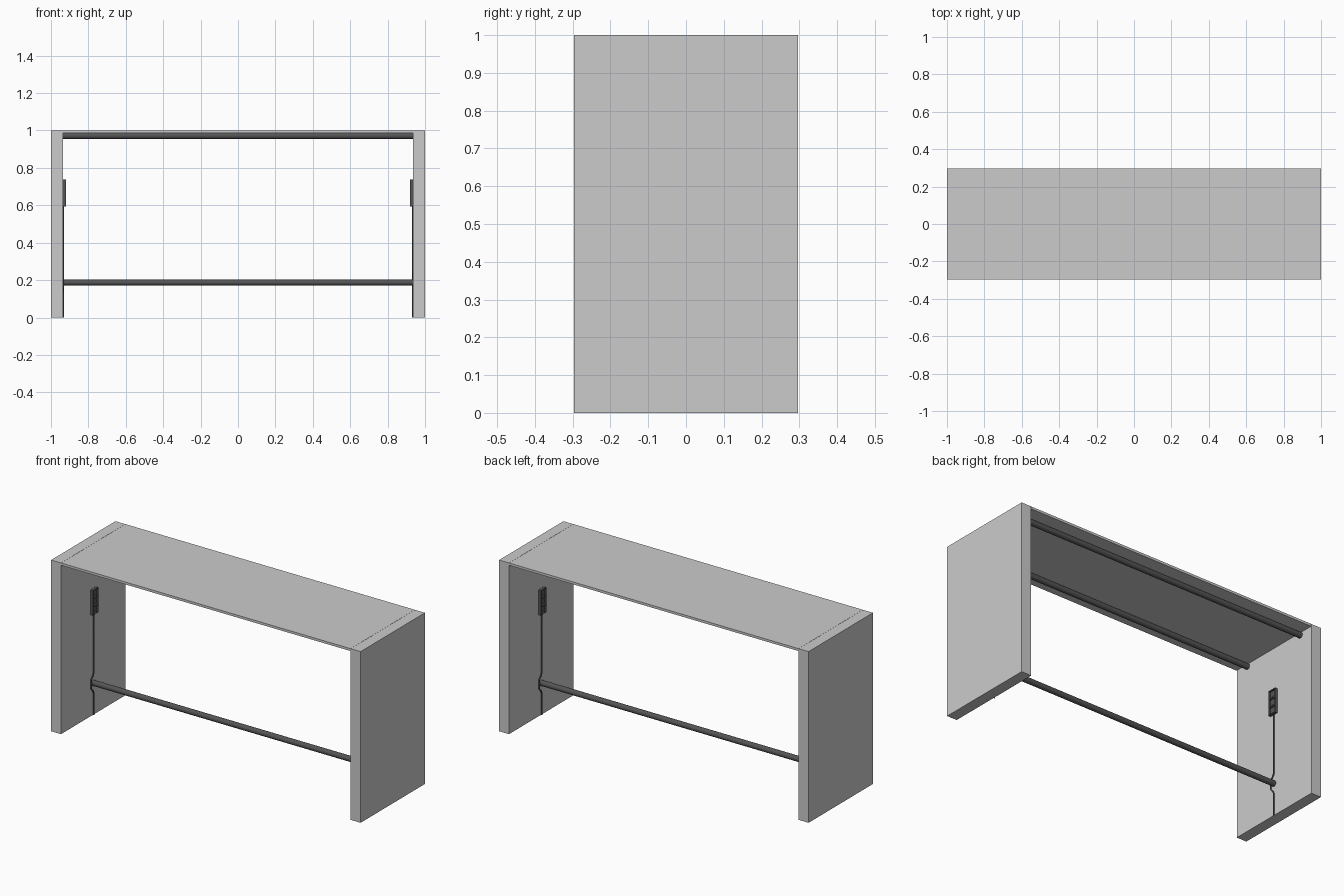
import bpy, bmesh, math

if "Cube" in bpy.data.objects:
    bpy.data.objects.remove(bpy.data.objects["Cube"])

INNER, HALF_D = 0.936, 0.297      # inner face of side panels, half depth
RAIL_R, FOOT_Z = 0.016, 0.187

dark = bpy.data.materials.new("dark_metal")
dark.diffuse_color = (0.09, 0.09, 0.09, 1)
dark.use_nodes = True
dark.node_tree.nodes["Principled BSDF"].inputs["Base Color"].default_value = dark.diffuse_color


def box(name, x0, x1, y0, y1, z0, z1):
    bpy.ops.mesh.primitive_cube_add(size=1, location=((x0 + x1) / 2, (y0 + y1) / 2, (z0 + z1) / 2))
    ob = bpy.context.object
    ob.name = name
    ob.scale = (x1 - x0, y1 - y0, z1 - z0)
    bpy.ops.object.transform_apply(location=False, rotation=False, scale=True)
    return ob


def rail(name, y, z):
    bpy.ops.mesh.primitive_cylinder_add(vertices=32, radius=RAIL_R, depth=2 * INNER,
                                        location=(0, y, z), rotation=(0, math.pi / 2, 0))
    ob = bpy.context.object
    ob.name = name
    ob.data.materials.append(dark)
    bpy.ops.object.shade_smooth_by_angle()


def outlet(name, s):
    # plate with three recessed sockets, facing the inside of the table
    w, h, d, z0 = 0.052, 0.144, 0.016, 0.594
    bm = bmesh.new()
    back = [[bm.verts.new((0, y, z0 + h * i / 3)) for y in (-w / 2, w / 2)] for i in range(4)]
    faces = [bm.faces.new((a[0], a[1], b[1], b[0])) for a, b in zip(back, back[1:])]
    ext = bmesh.ops.extrude_face_region(bm, geom=faces, use_keep_orig=True)["geom"]
    bmesh.ops.translate(bm, vec=(d, 0, 0), verts=[g for g in ext if isinstance(g, bmesh.types.BMVert)])
    front = [g for g in ext if isinstance(g, bmesh.types.BMFace)]
    bmesh.ops.recalc_face_normals(bm, faces=bm.faces[:])
    bmesh.ops.inset_individual(bm, faces=front, thickness=0.006)
    bmesh.ops.inset_individual(bm, faces=front, thickness=0.001, depth=-0.009)
    me = bpy.data.meshes.new(name)
    bm.to_mesh(me)
    bm.free()
    me.materials.append(dark)
    ob = bpy.data.objects.new(name, me)
    bpy.context.collection.objects.link(ob)
    ob.location.x = -s * INNER
    ob.rotation_euler.z = 0 if s > 0 else math.pi


def cable(name, s):
    # straight drop that bows around the foot rail
    pts = [(0, 0.6)]
    for i in range(9):
        t = i / 8
        pts.append((-0.023 * (1 - math.cos(math.pi * t)) / 2, FOOT_Z + 0.06 - 0.042 * t))
    pts += [(y, 2 * FOOT_Z - z) for y, z in reversed(pts[1:])] + [(0, 0)]
    cu = bpy.data.curves.new(name, 'CURVE')
    cu.dimensions = '3D'
    cu.bevel_depth = 0.004
    cu.bevel_resolution = 3
    cu.use_fill_caps = True
    sp = cu.splines.new('POLY')
    sp.points.add(len(pts) - 1)
    for p, (y, z) in zip(sp.points, pts):
        p.co = (-s * (INNER - 0.003), s * y, z, 1)
    cu.materials.append(dark)
    bpy.context.collection.objects.link(bpy.data.objects.new(name, cu))


# side panels and table top
box("left_panel", -1, -INNER, -HALF_D, HALF_D, 0, 1)
box("right_panel", INNER, 1, -HALF_D, HALF_D, 0, 1)
box("table_top", -INNER + 0.001, INNER - 0.001, -HALF_D, HALF_D, 0.986, 1)

# support rails under the top and the foot rail
rail("front_support_rail", -0.21, 0.971)
rail("back_support_rail", 0.21, 0.971)
rail("foot_rail", 0, FOOT_Z)

# outlets and cables, repeated by a half turn
for side, s in (("left", 1), ("right", -1)):
    outlet(side + "_power_outlet", s)
    cable(side + "_power_cable", s)
